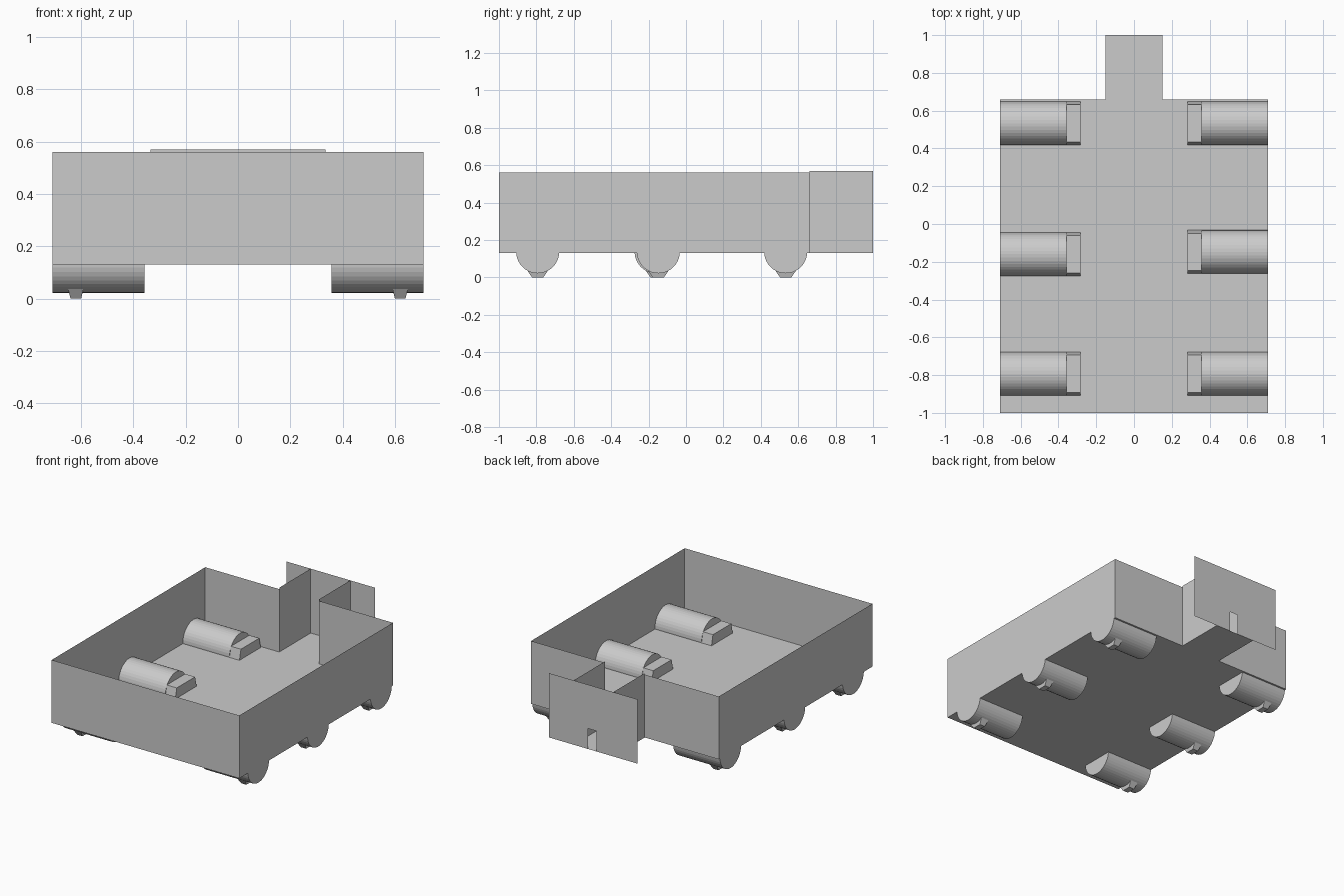
import bpy, bmesh, math

if "Cube" in bpy.data.objects:
    bpy.data.objects.remove(bpy.data.objects["Cube"])

grey = bpy.data.materials.new("light_grey")
grey.diffuse_color = (0.6, 0.6, 0.6, 1)
grey.use_nodes = True
grey.node_tree.nodes["Principled BSDF"].inputs["Base Color"].default_value = grey.diffuse_color

Z0, Z1, Z2 = 0.13, 0.56, 0.57      # floor, room wall top, passage wall top
W, YF, YB, YE = 0.71, -1.0, 0.66, 1.0
P = 0.15                           # half width of the passage


def finish(name, bm):
    me = bpy.data.meshes.new(name)
    bm.to_mesh(me)
    bm.free()
    me.materials.append(grey)
    ob = bpy.data.objects.new(name, me)
    bpy.context.collection.objects.link(ob)
    return ob


def sheets(name, quads):
    """Thin sheets: each one a list of corner points."""
    bm = bmesh.new()
    for q in quads:
        bm.faces.new([bm.verts.new(p) for p in q])
    return finish(name, bm)


def wall(a, b, z0, z1):
    return [(*a, z0), (*b, z0), (*b, z1), (*a, z1)]


def frustum(name, c, z0, half0, z1, half1):
    """Box with different rectangles at its bottom and top."""
    bm = bmesh.new()
    rings = []
    for z, (hx, hy) in ((z0, half0), (z1, half1)):
        rings.append([bm.verts.new((c[0] + sx * hx, c[1] + sy * hy, z))
                      for sx, sy in ((-1, -1), (1, -1), (1, 1), (-1, 1))])
    bm.faces.new(rings[0][::-1])
    bm.faces.new(rings[1])
    for i in range(4):
        j = (i + 1) % 4
        bm.faces.new((rings[0][i], rings[0][j], rings[1][j], rings[1][i]))
    return finish(name, bm)


# Floor of room and passage
sheets("floor", [
    [(-W, YF, Z0), (W, YF, Z0), (W, YB, Z0), (-W, YB, Z0)],
    [(-P, YB, Z0), (P, YB, Z0), (P, YE, Z0), (-P, YE, Z0)]])

# Room walls, with a gap at the back for the passage
sheets("room_walls", [
    wall((-W, YF), (W, YF), Z0, Z1),
    wall((W, YF), (W, YB), Z0, Z1),
    wall((W, YB), (P, YB), Z0, Z1),
    wall((-P, YB), (-W, YB), Z0, Z1),
    wall((-W, YB), (-W, YF), Z0, Z1)])

# Passage side walls
sheets("passage_walls", [
    wall((P, YB), (P, YE), Z0, Z2),
    wall((-P, YE), (-P, YB), Z0, Z2)])

# End panel with a small doorway at the bottom
E, D0, D1, DZ = 0.335, -0.022, 0.043, 0.27
sheets("end_panel", [
    wall((E, YE), (D1, YE), Z0, Z2),
    wall((D1, YE), (D0, YE), DZ, Z2),
    wall((D0, YE), (-E, YE), Z0, Z2)])

# Six drums half sunk in the floor, each with an inner step and a foot
R, SIDES = 0.115, 40
XI = 0.357
for side, sx in (("left", -1), ("right", 1)):
    for row, y in (("front", -0.793), ("middle", -0.154 + 0.006 * sx), ("back", 0.533)):
        bm = bmesh.new()
        ends = []
        for x in (XI, W):
            ends.append([bm.verts.new((sx * x,
                                       y + R * math.cos(2 * math.pi * i / SIDES),
                                       0.137 + R * math.sin(2 * math.pi * i / SIDES)))
                         for i in range(SIDES)])
        for ring in ends:
            bm.faces.new(ring)
        for i in range(SIDES):
            j = (i + 1) % SIDES
            bm.faces.new((ends[0][i], ends[0][j], ends[1][j], ends[1][i]))
        bmesh.ops.recalc_face_normals(bm, faces=bm.faces)
        finish(f"drum_{row}_{side}", bm)
        frustum(f"step_{row}_{side}", (sx * 0.32, y),
                Z0, (0.038, R), Z0 + 0.07, (0.038, R - 0.016))
        frustum(f"foot_{row}_{side}", (sx * 0.62, y),
                0.0, (0.02, 0.03), 0.04, (0.03, 0.058))
